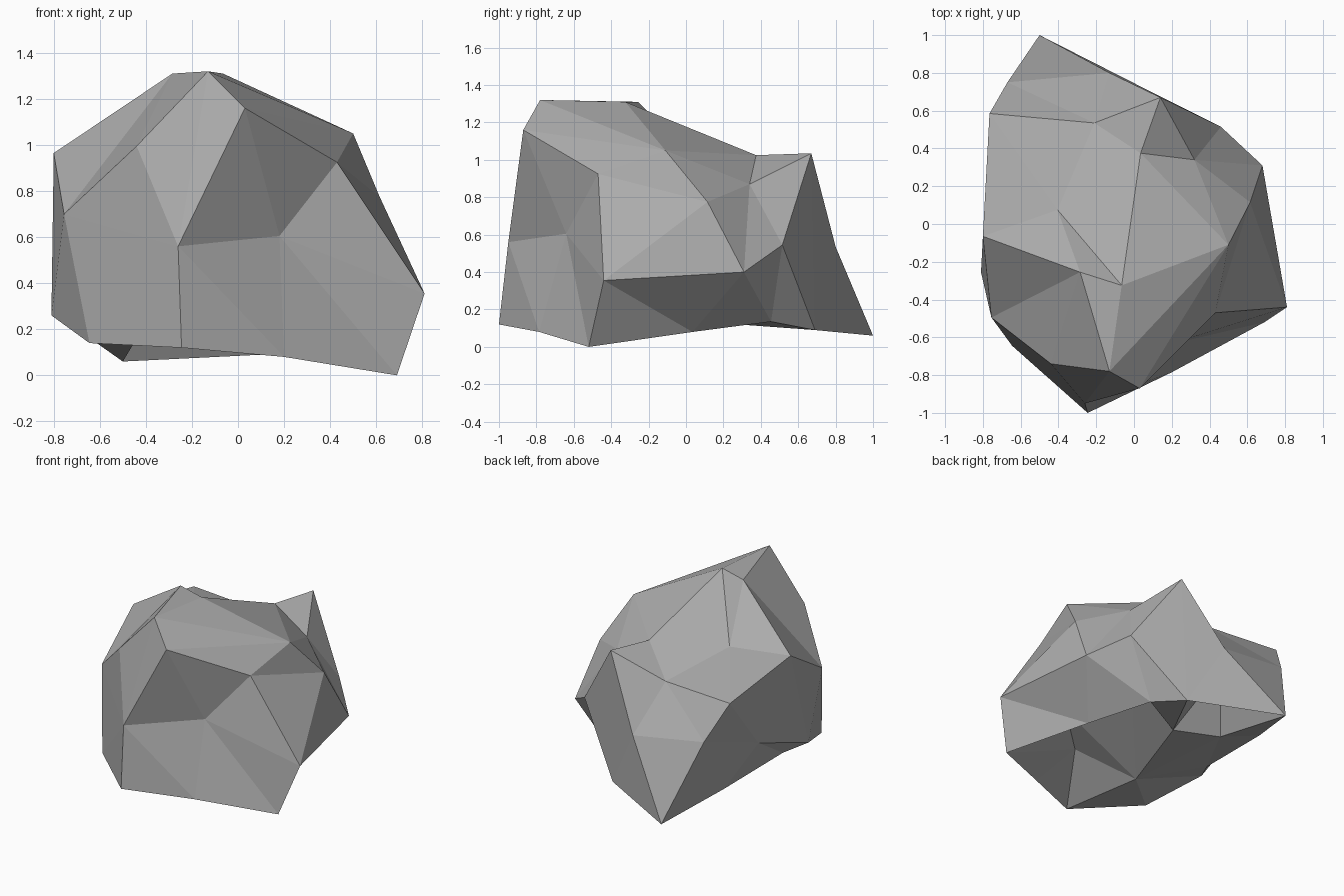
import bpy
import bmesh
from mathutils import Vector

if "Cube" in bpy.data.objects:
    bpy.data.objects.remove(bpy.data.objects["Cube"])

# Corner points of the boulder, grouped by zone
CORNERS = {
    # crown
    "c1": (-.13, -.78, 1.32), "c2": (.03, -.87, 1.16), "c3": (.50, -.11, 1.05),
    "c4": (-.065, -.325, 1.31), "c5": (-.285, -.255, 1.31), "c6": (-.405, .075, .98),
    "c7": (-.80, -.065, .965), "c8": (-.44, -.74, .995), "c9": (.035, .375, 1.025),
    # front
    "f1": (.43, -.47, .925), "f2": (-.26, -.95, .56), "f3": (.18, -.64, .605),
    "f4": (-.245, -1.0, .12), "f5": (.20, -.785, .08), "f6": (.69, -.52, 0),
    # right
    "r1": (.81, -.44, .355), "r2": (.615, .115, .775), "r3": (.68, .31, .40),
    "r4": (.32, .34, .87), "r5": (.46, .515, .545), "r6": (.235, .455, .135),
    "r7": (.435, .035, .08),
    # back
    "b1": (.14, .67, 1.035), "b2": (-.21, .535, .85), "b3": (-.765, .585, .855),
    "b4": (-.67, .75, .61), "b5": (-.13, .80, .535), "b6": (-.50, 1.0, .06),
    "b7": (.11, .69, .09),
    # left
    "l1": (-.755, -.495, .70), "l2": (-.81, -.255, .26), "l3": (-.645, -.645, .14),
    "l4": (-.72, -.09, .225), "l5": (-.67, .52, .18), "l6": (-.775, .27, .45),
    # hollow underside
    "u1": (-.025, -.65, .35), "u2": (-.365, -.416, .14), "u3": (-.11, .28, .12),
    "u4": (-.446, .376, .15), "u5": (-.26, .60, .50), "u6": (.18, .18, .48),
    "u7": (.25, -.42, .45),
}

# Ridges fanning out from each corner
RIDGES = {
    "c1": "c2 c3 c4 c5 c8 f2", "c2": "c3 f1 f3", "c3": "f1 r2 r4 c4 c9",
    "c4": "c5 c6 c9", "c5": "c6 c7 c8 l1", "c6": "c7 c9 b2 b3",
    "c7": "l1 l2 l6 b3", "c8": "f2 l1", "c9": "r4 b1 b2",
    "f1": "f3 r1 r2", "f2": "f3 f4 f5 l1 l3", "f3": "f5 f6 r1",
    "f4": "f5 l3 u1 u2", "f5": "f6 u1", "f6": "r1 r7 u1 u7",
    "r1": "r2 r3 r7", "r2": "r3 r4", "r3": "r4 r5 r6 r7",
    "r4": "r5 b1", "r5": "r6 b1 b7", "r6": "r7 b7 u3 u6", "r7": "u6 u7",
    "b1": "b2 b5 b7", "b2": "b3 b4 b5", "b3": "b4 l6",
    "b4": "b5 b6 l5", "b5": "b6 b7", "b6": "b7 l5 u4 u5", "b7": "u3 u5",
    "l1": "l2 l3", "l2": "l3 l4 l6 u2", "l3": "u2", "l4": "l5 l6 u2 u4", "l5": "l6 u4",
    "u1": "u2 u7", "u2": "u3 u4 u6 u7", "u3": "u4 u5 u6", "u4": "u5", "u6": "u7",
}

CENTRE = Vector((-.05, -.03, .55))


def sphere_point(name):
    """Direction of a corner; the hollow is pushed down so that it faces the ground."""
    x, y, z = CORNERS[name]
    if name[0] == "u":
        z = -.3
    return (Vector((x, y, z)) - CENTRE).normalized()


def build_boulder():
    """Skin the corners on a sphere, align the ridges, then move them in place."""
    bm = bmesh.new()
    verts = {n: bm.verts.new(sphere_point(n)) for n in CORNERS}
    bmesh.ops.convex_hull(bm, input=list(bm.verts))

    # turn edges until the ridges lie where they should
    ridges = [(verts[a], verts[b]) for a, ends in RIDGES.items() for b in ends.split()]
    wanted = {frozenset(r) for r in ridges}
    for _ in range(4):
        for a, b in ridges:
            if any(e.other_vert(a) is b for e in a.link_edges):
                continue
            for face in list(a.link_faces):
                edge = next(e for e in face.edges if a not in e.verts)
                if frozenset(edge.verts) in wanted:
                    continue
                if any(b in f.verts for f in edge.link_faces):
                    bmesh.utils.edge_rotate(edge, True)
                    break

    # consistent outward faces while the shape is still round
    bmesh.ops.recalc_face_normals(bm, faces=list(bm.faces))
    for name, vert in verts.items():
        vert.co = CORNERS[name]
    bm.normal_update()
    mesh = bpy.data.meshes.new("boulder")
    bm.to_mesh(mesh)
    bm.free()
    return mesh


# Boulder
stone = bpy.data.materials.new("grey stone")
stone.diffuse_color = (.41, .41, .41, 1)
stone.use_nodes = True
stone.node_tree.nodes["Principled BSDF"].inputs["Base Color"].default_value = stone.diffuse_color
boulder = bpy.data.objects.new("boulder", build_boulder())
boulder.data.materials.append(stone)
bpy.context.collection.objects.link(boulder)
